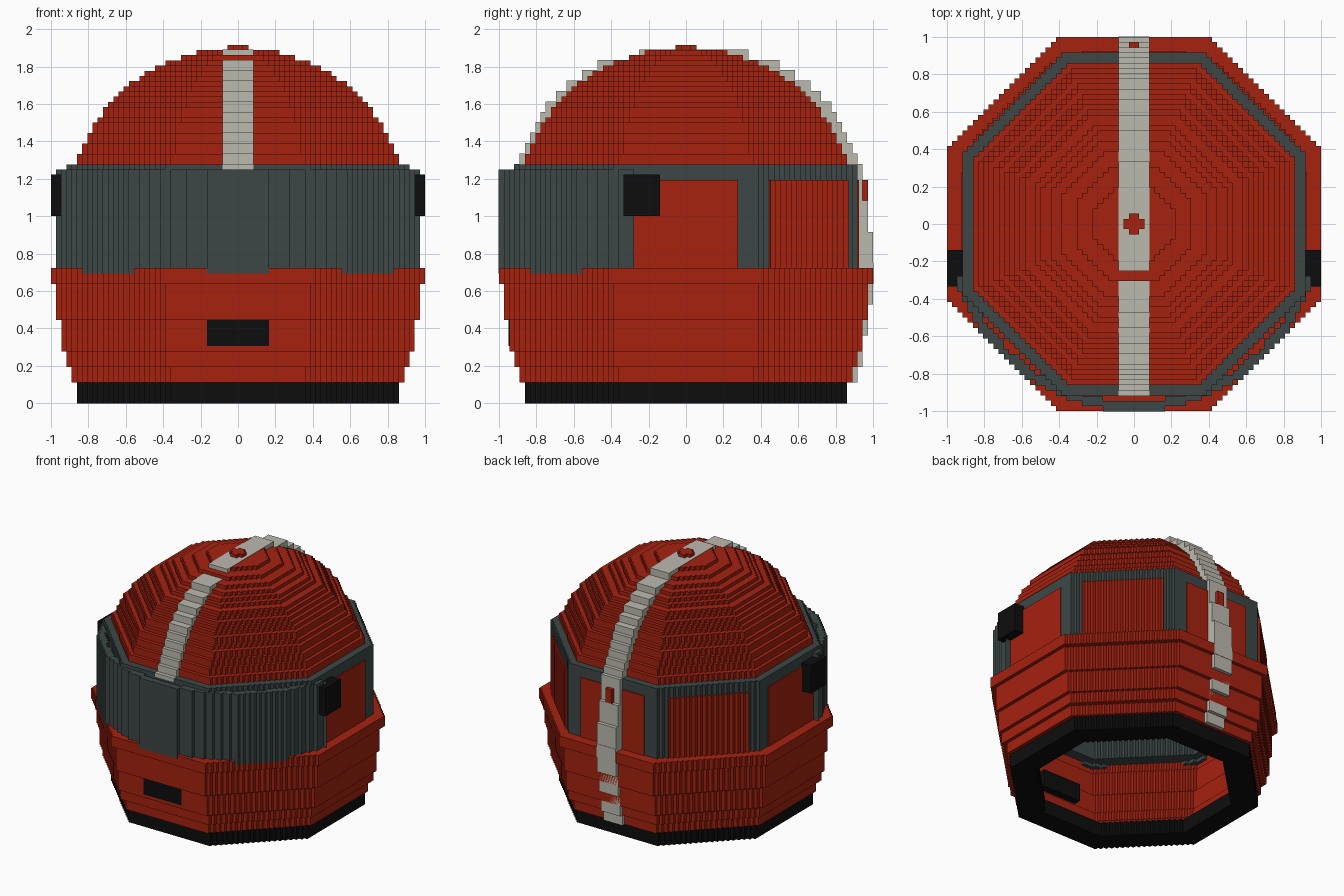
import bpy, bmesh, math

cube = bpy.data.objects.get("Cube")
if cube:
    bpy.data.objects.remove(cube, do_unlink=True)

V = 1 / 36  # size of one block; all dimensions below are in blocks


def material(name, color):
    m = bpy.data.materials.new(name)
    m.use_nodes = True
    m.diffuse_color = (*color, 1)
    bsdf = next(n for n in m.node_tree.nodes if n.type == 'BSDF_PRINCIPLED')
    bsdf.inputs["Base Color"].default_value = (*color, 1)
    bsdf.inputs["Roughness"].default_value = 0.8
    return m


RED = material("red", (0.38, 0.016, 0.005))
GREY = material("dark grey", (0.046, 0.062, 0.062))
WHITE = material("off white", (0.5, 0.49, 0.43))
BLACK = material("black", (0.004, 0.004, 0.004))


def prism(bm, loops, z0, z1):
    """Extrude an outline, with an optional hole, from z0 to z1."""
    edges = []
    for loop in loops:
        vs = [bm.verts.new((x * V, y * V, z0 * V)) for x, y in loop]
        edges += [bm.edges.new((a, b)) for a, b in zip(vs, vs[1:] + vs[:1])]
    fill = bmesh.ops.triangle_fill(bm, edges=edges, use_beauty=True)
    faces = [g for g in fill["geom"] if isinstance(g, bmesh.types.BMFace)]
    up = bmesh.ops.extrude_face_region(bm, geom=faces, use_keep_orig=True)
    top = [g for g in up["geom"] if isinstance(g, bmesh.types.BMVert)]
    bmesh.ops.translate(bm, verts=top, vec=(0, 0, (z1 - z0) * V))


def part(name, mat, prisms):
    bm = bmesh.new()
    for loops, z0, z1 in prisms:
        prism(bm, loops, z0, z1)
    bmesh.ops.recalc_face_normals(bm, faces=bm.faces)
    me = bpy.data.meshes.new(name)
    bm.to_mesh(me)
    bm.free()
    me.materials.append(mat)
    ob = bpy.data.objects.new(name, me)
    bpy.context.collection.objects.link(ob)


def rect(x0, x1, y0, y1):
    return [(x0, y0), (x1, y0), (x1, y1), (x0, y1)]


def stairs(x, y, n):
    """Diagonal staircase of n steps, going left and back."""
    pts = [(x, y)]
    for k in range(n):
        pts += [(x - k - 1, y + k), (x - k - 1, y + k + 1)]
    return pts


def octagon(r):
    s = round(r * 0.4142)
    pts, quarter = [], stairs(r, s, r - s)
    for _ in range(4):
        pts += quarter
        quarter = [(-y, x) for x, y in quarter]
    return pts


def ring(outer, inner):
    return [octagon(outer)] + ([octagon(inner)] if inner > 2 else [])


# Base ring and flaring lower bowl
part("base_ring", BLACK, [(ring(31, 25), 0, 4)])
bowl = [(32, 4, 7), (33, 7, 10), (34, 10, 16), (35, 16, 23), (36, 23, 26)]
part("lower_bowl", RED, [(ring(r, r - 3), a, b) for r, a, b in bowl])

# Upper wall with its rim
part("upper_wall", GREY, [(ring(33, 30), 26, 46)])


# Dome of stacked layers
def dome_radius(z):
    t = min(1, (z + 1 - 39) / 30)
    return max(2, round(32 * math.sqrt(1 - t * t)))


part("dome", RED, [(ring(dome_radius(z), dome_radius(z + 1) - 2), z, z + 1)
                   for z in range(46, 69)])


# Curved visor around the front
def arc(r, end):
    pts = []
    for i in range(-end, end):
        y = max(10, round(math.sqrt(r * r - (i + 0.5) ** 2)))
        pts += [(i, -y), (i + 1, -y)]
    pts = [p for i, p in enumerate(pts) if i == 0 or p != pts[i - 1]]
    return [(x * 1.002, y * 1.002) for x, y in pts]


part("visor", GREY, [([arc(36, 35) + arc(34, 33)[::-1]], 25, 45)])

# Red panels on the sides, rear diagonals and back
for side, sign in (("left", 1), ("right", -1)):
    flat = [(sign * x, y) for x, y in rect(31, 33.3, -10, 10)]
    part(side + "_panel", RED, [([flat], 26, 43)])
    steps = [(x + 0.3, y + 0.3) for x, y in stairs(31, 16, 15)]
    diagonal = [(sign * x, y) for x, y in steps + [(14, 29), (29, 14)]]
    part(side + "_rear_panel", RED, [([diagonal], 26, 43)])
    pod = [(sign * x, y) for x, y in rect(33, 36, -12, -5)]
    part(side + "_hinge_pod", BLACK, [([pod], 36, 44)])
part("back_panel", RED, [([rect(-10, 10, 31, 33.3)], 26, 43)])

# Raised stripe over the crown
crown = [([rect(-3, 3, -9, 12)], 66, 68.1), ([rect(-3, 3, -33.1, -29)], 45, 46.1)]
for z in range(46, 66, 2):
    r, inner = dome_radius(z), dome_radius(z + 2) - 2
    crown += [([rect(-3, 3, -r - 1, -inner)], z, z + 2.1),
              ([rect(-3, 3, inner, r + 2)], z, z + 2.1)]
part("crown_stripe", WHITE, crown)

# Stripe down the back, with a small tab
back = [(33, 4, 7), (34, 7, 13), (35, 13, 19), (36, 19, 23), (36.1, 23, 27),
        (36, 27, 33), (35, 33, 39), (34, 39, 46.1)]
part("back_stripe", WHITE, [([rect(-3, 3, 31, y)], a, b) for y, a, b in back])
part("back_tab", RED, [([rect(-1, 1, 32, 35)], 39, 43)])

# Chin vent, passing through the bowl
part("chin_vent", BLACK, [([rect(-6, 6, -34.15, -29)], 11, 16)])
